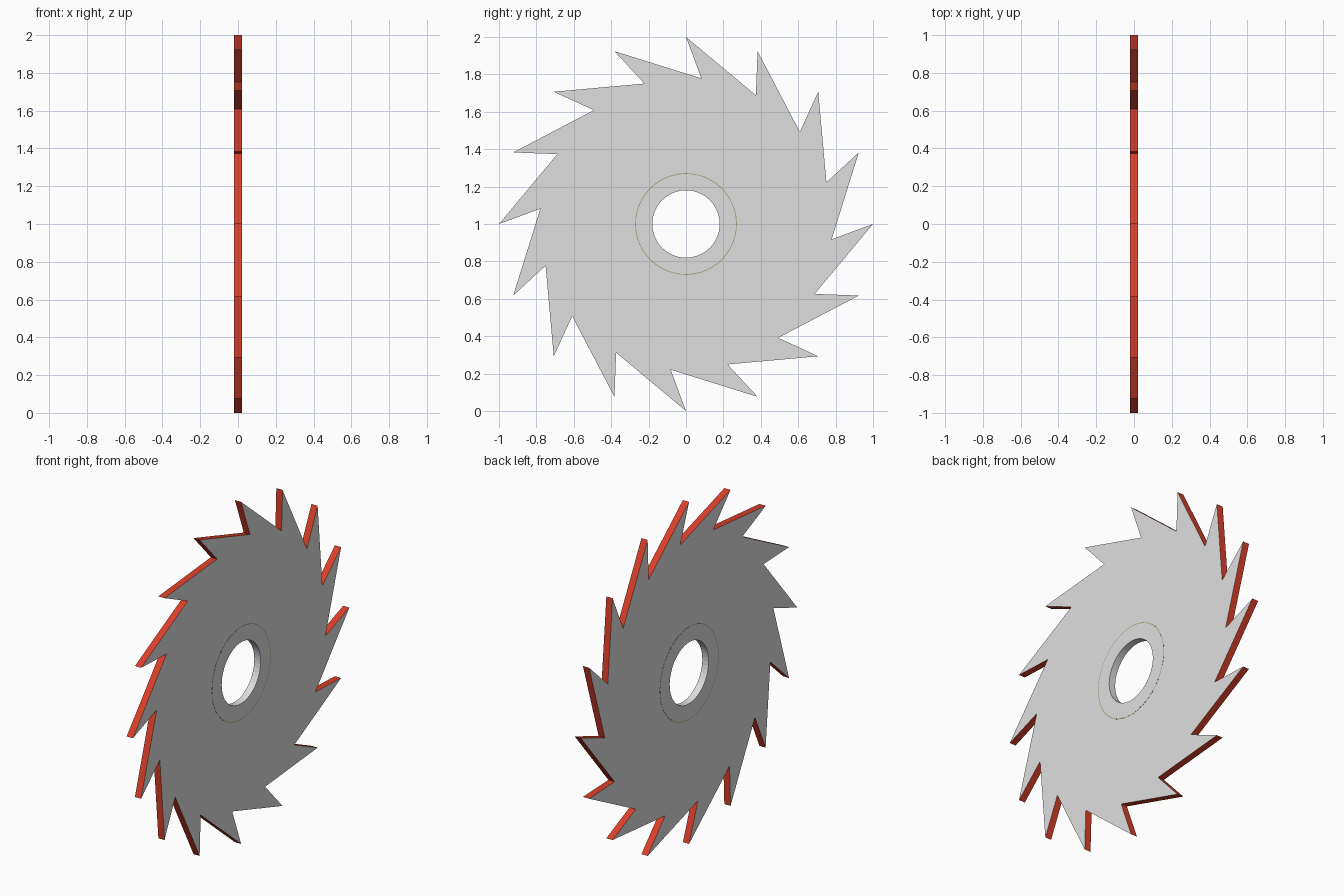
import bpy, bmesh, math

if "Cube" in bpy.data.objects:
    bpy.data.objects.remove(bpy.data.objects["Cube"])

TEETH, SUB = 16, 3
N = TEETH * SUB
HALF = 0.02
VALLEY_R, VALLEY_OFF = 0.783, math.radians(6)
STEP = 2 * math.pi / TEETH


def material(name, rgb):
    m = bpy.data.materials.new(name)
    m.diffuse_color = (*rgb, 1)
    m.use_nodes = True
    m.node_tree.nodes["Principled BSDF"].inputs["Base Color"].default_value = m.diffuse_color
    return m


steel = material("steel grey", (0.74, 0.74, 0.74))
red = material("red edge", (0.72, 0.05, 0.022))
olive = material("olive seam", (0.36, 0.36, 0.18))


def polar(r, a):
    # angle runs clockwise from the top, seen from +x
    return (r * math.sin(a), 1 + r * math.cos(a))


def finish(name, bm, mats):
    bmesh.ops.recalc_face_normals(bm, faces=bm.faces)
    me = bpy.data.meshes.new(name)
    bm.to_mesh(me)
    bm.free()
    for m in mats:
        me.materials.append(m)
    ob = bpy.data.objects.new(name, me)
    bpy.context.collection.objects.link(ob)
    return ob


def thicken(bm, half):
    # extrude the flat sheet at x = -half into a plate
    geo = bmesh.ops.extrude_face_region(bm, geom=bm.faces[:], use_keep_orig=True)["geom"]
    bmesh.ops.translate(bm, vec=(2 * half, 0, 0),
                        verts=[v for v in geo if isinstance(v, bmesh.types.BMVert)])
    bm.normal_update()


def circle(bm, r, half, n):
    return [bm.verts.new((-half, *polar(r, VALLEY_OFF + 2 * math.pi * i / n))) for i in range(n)]


def bridge(bm, a, b):
    for i in range(len(a)):
        j = (i + 1) % len(a)
        bm.faces.new((a[i], a[j], b[j], b[i]))


# Toothed blade: disc between the hub and the gullets, plus hooked teeth
bm = bmesh.new()
outer = []
for k in range(TEETH):
    p = polar(VALLEY_R, k * STEP + VALLEY_OFF)
    q = polar(VALLEY_R, (k + 1) * STEP + VALLEY_OFF)
    for s in range(SUB):
        t = s / SUB
        outer.append(bm.verts.new((-HALF, p[0] + (q[0] - p[0]) * t, p[1] + (q[1] - p[1]) * t)))
bridge(bm, outer, circle(bm, 0.27, HALF, N))
for k in range(TEETH):
    tip = bm.verts.new((-HALF, *polar(1, k * STEP)))
    base = [outer[(k * SUB + s) % N] for s in range(SUB + 1)]
    bm.faces.new([tip] + base[::-1])
thicken(bm, HALF)
for f in bm.faces:
    c = f.calc_center_median()
    if abs(f.normal.x) < 0.5:
        f.material_index = 1 if math.hypot(c.y, c.z - 1) > 0.4 else 0
finish("saw_blade", bm, [steel, red])

# Hub collar, a hair proud of the blade, with an olive rim
bm = bmesh.new()
HUB = HALF + 0.0006
bridge(bm, circle(bm, 0.268, HUB, N), circle(bm, 0.18, HUB, N))
thicken(bm, HUB)
for f in bm.faces:
    c = f.calc_center_median()
    if abs(f.normal.x) < 0.5 and math.hypot(c.y, c.z - 1) > 0.22:
        f.material_index = 1
finish("hub_collar", bm, [steel, olive])

# Thin olive seam around the collar
bm = bmesh.new()
SEAM = HALF + 0.0003
bridge(bm, circle(bm, 0.272, SEAM, N), circle(bm, 0.268, SEAM, N))
thicken(bm, SEAM)
finish("hub_seam", bm, [olive])
